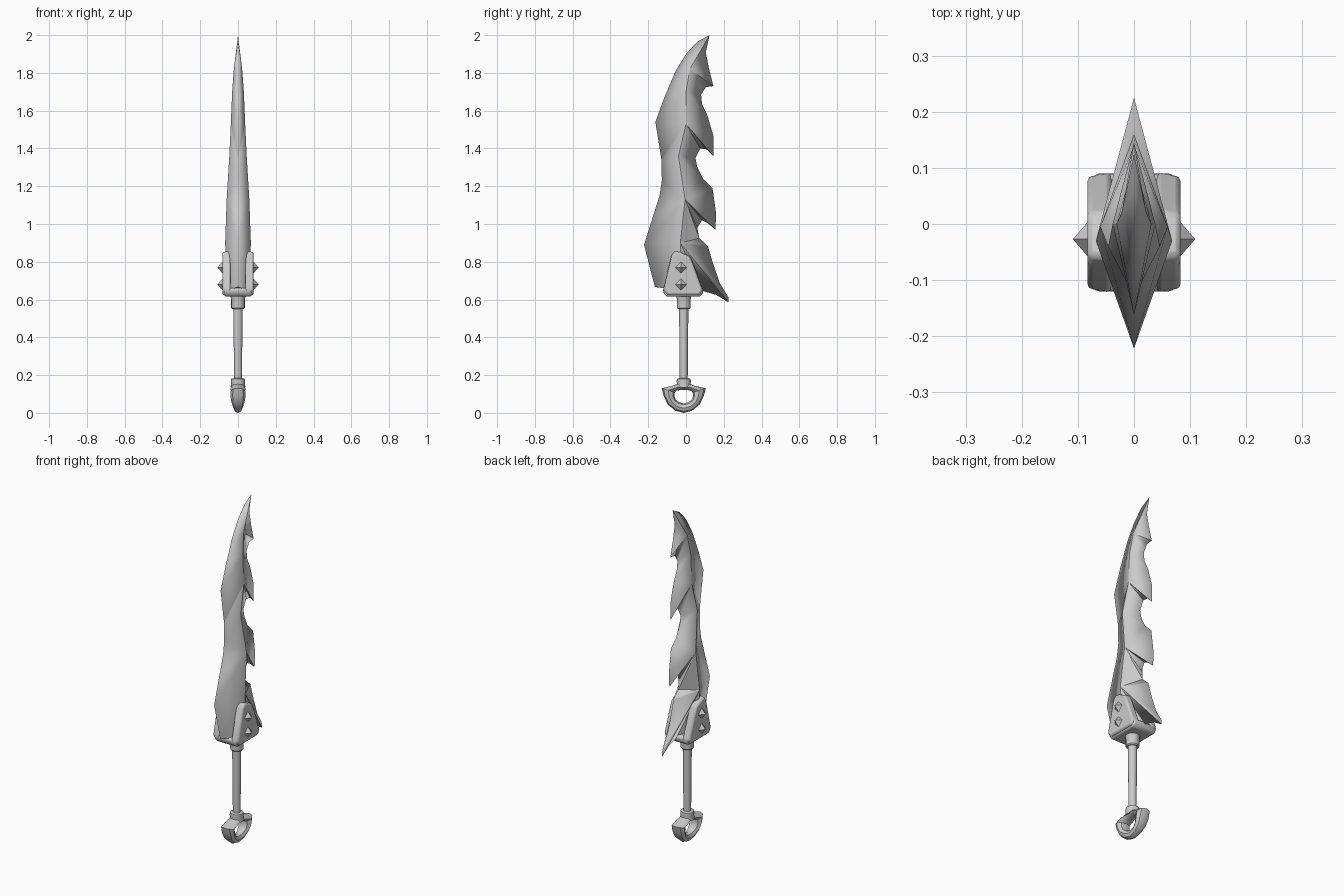
import bpy, bmesh, math

if "Cube" in bpy.data.objects:
    bpy.data.objects.remove(bpy.data.objects["Cube"])

CY = -0.012  # grip axis in y


def make(name, verts, faces, angle=25, mirror=False, bevel=0):
    me = bpy.data.meshes.new(name)
    me.from_pydata(verts, [], faces)
    bm = bmesh.new()
    bm.from_mesh(me)
    bmesh.ops.recalc_face_normals(bm, faces=bm.faces)
    bm.to_mesh(me)
    bm.free()
    ob = bpy.data.objects.new(name, me)
    bpy.context.collection.objects.link(ob)
    if mirror:
        m = ob.modifiers.new("mirror", 'MIRROR')
        m.merge_threshold = 0.0001
    if bevel:
        b = ob.modifiers.new("bevel", 'BEVEL')
        b.width, b.segments = bevel, 2
    bpy.ops.object.select_all(action='DESELECT')
    bpy.context.view_layer.objects.active = ob
    ob.select_set(True)
    bpy.ops.object.shade_smooth_by_angle(angle=math.radians(angle))
    return ob


def prism(name, profile, x0, x1, shrink=1.0, **kw):
    """Extrude a (y, z) profile along x, shrinking the far end about its middle."""
    n = len(profile)
    my = sum(p[0] for p in profile) / n
    mz = sum(p[1] for p in profile) / n
    v = [(x0, y, z) for y, z in profile]
    v += [(x1, my + (y - my) * shrink, mz + (z - mz) * shrink) for y, z in profile]
    f = [tuple(range(n)), tuple(range(n, 2 * n))]
    f += [(i, (i + 1) % n, n + (i + 1) % n, n + i) for i in range(n)]
    return make(name, v, f, **kw)


def lathe(name, profile, sides=16):
    """Turn an (r, z) profile around the grip axis."""
    v, f = [], []
    for r, z in profile:
        for k in range(sides):
            a = 2 * math.pi * k / sides
            v.append((r * math.cos(a), CY + r * math.sin(a), z))
    for j in range(len(profile) - 1):
        for k in range(sides):
            k2 = (k + 1) % sides
            f.append((j * sides + k, j * sides + k2, (j + 1) * sides + k2, (j + 1) * sides + k))
    f += [tuple(range(sides)), tuple(range(len(v) - sides, len(v)))]
    return make(name, v, f, angle=35)


# Blade: zigzag ridge (x, y, z), spine and toothed edge (y, z) fanned to ridge points
ridge = [(.06, -.02, .645), (.068, -.03, .90), (.06, -.005, 1.13), (.046, -.04, 1.36),
         (.038, 0, 1.53), (.031, 0, 1.70), (.022, .02, 1.82)]
tip = (.125, 2.0)
spine = [[(-.165, .667)], [(-.222, .89)], [(-.175, 1.04), (-.14, 1.15), (-.128, 1.23)],
         [(-.13, 1.34)], [(-.162, 1.54)], [(-.115, 1.67)],
         [(-.055, 1.81), (0, 1.90), (.06, 1.965), tip]]
edge = [[(.09, .645)],
        [(.09, .645), (.16, .625), (.225, .585), (.225, .61), (.18, .685), (.145, .785),
         (.115, .885), (.07, .925)],
        [(.06, .98), (.085, 1.02), (.115, 1.005), (.155, .97), (.16, 1.05), (.14, 1.19), (.09, 1.24)],
        [(.06, 1.30), (.05, 1.35)],
        [(.075, 1.40), (.11, 1.395), (.145, 1.36), (.145, 1.465), (.115, 1.57)],
        [(.085, 1.635), (.08, 1.685)],
        [(.105, 1.725), (.145, 1.73), (.12, 1.83), (.105, 1.91), tip]]
verts, faces, ids = list(ridge), [], {}


def rim(p):
    if p not in ids:
        ids[p] = len(verts)
        verts.append((0, p[0], p[1]))
    return ids[p]


for side in (spine, edge):
    flat = [(rim(p), i) for i, group in enumerate(side) for p in group]
    for (a, i), (b, j) in zip(flat, flat[1:]):
        if a == b:
            faces.append((a, j, i))
        elif i == j:
            faces.append((a, b, i))
        else:
            faces += [(a, b, j), (a, j, i)]
faces.append((rim(spine[0][0]), 0, rim(edge[0][0])))
make("blade", verts, faces, angle=18, mirror=True)

# Guard: two tapered cheek plates on a base block
cheek = [(-.105, .617), (-.124, .645), (-.078, .835), (-.06, .86), (-.03, .855), (.022, .83),
         (.04, .79), (.094, .645), (.078, .617)]
prism("guard_cheeks", cheek, .04, .083, shrink=.93, mirror=True, bevel=.009, angle=30)
base = [(-.105, .615), (-.122, .64), (-.118, .662), (.086, .662), (.092, .64), (.076, .615)]
prism("guard_base", base, -.073, .073, bevel=.014, angle=30)

# Studs: four-sided pyramids on both cheeks
for z in (.68, .77):
    for s in (-1, 1):
        c, r, x = -.027, .036, s * .078
        v = [(x, c + r, z), (x, c, z + r), (x, c - r, z), (x, c, z - r), (s * .109, c, z)]
        make("stud", v, [(0, 1, 2, 3), (0, 1, 4), (1, 2, 4), (2, 3, 4), (3, 0, 4)], angle=5)

# Grip and collars
lathe("grip", [(.021, .16), (.022, .30), (.025, .57)])
lathe("upper_collar", [(.031, .55), (.036, .556), (.036, .60), (.041, .625)])
lathe("lower_collar", [(.04, .135), (.036, .155), (.038, .165), (.036, .18), (.023, .184)])

# Pommel: horned ring, lofted from oval sections (outer y, z, inner y, z, half width)
half = [(0, .16, 0, .122, .034), (.035, .153, .025, .12, .036), (.06, .143, .038, .117, .04),
        (.117, .13, .047, .108, .038), (.106, .09, .05, .09, .04), (.085, .045, .043, .07, .035),
        (.045, .012, .025, .056, .027), (0, 0, 0, .05, .022)]
loop = half + [(-a, b, -c, d, w) for a, b, c, d, w in reversed(half[1:-1])]
n, k = len(loop), 8
verts, faces = [], []
for oy, oz, iy, iz, w in loop:
    for j in range(k):
        a = 2 * math.pi * j / k
        t = (1 - math.cos(a)) / 2
        verts.append((w * math.sin(a), CY + oy + (iy - oy) * t, oz + (iz - oz) * t))
for i in range(n):
    for j in range(k):
        i2, j2 = (i + 1) % n, (j + 1) % k
        faces.append((i * k + j, i2 * k + j, i2 * k + j2, i * k + j2))
make("pommel_ring", verts, faces, angle=40)
